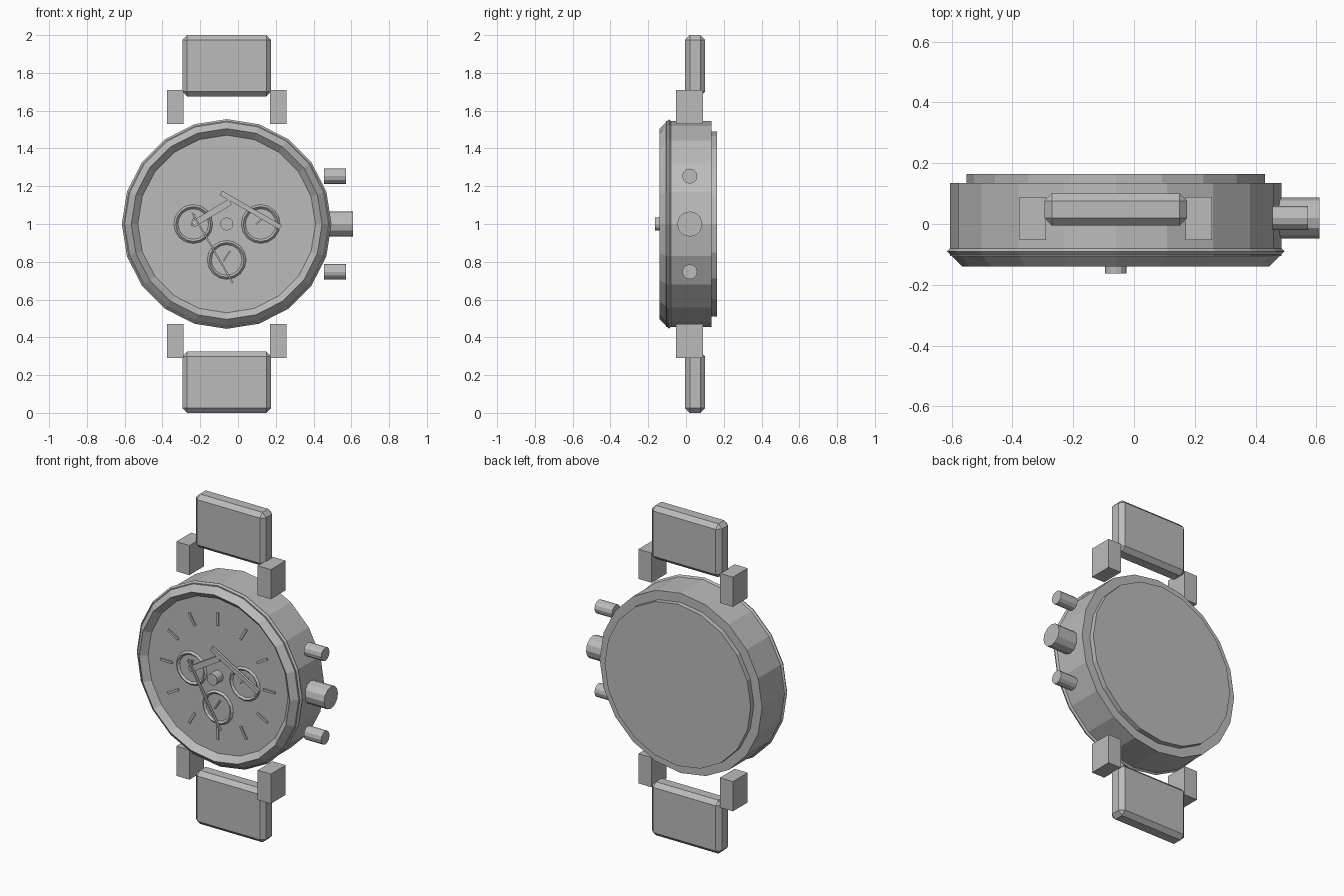
import bpy, bmesh, math
from mathutils import Matrix, Vector

if "Cube" in bpy.data.objects:
    bpy.data.objects.remove(bpy.data.objects["Cube"])

grey = bpy.data.materials.new("steel grey")
grey.use_nodes = True
grey.diffuse_color = (0.5, 0.5, 0.5, 1)
grey.node_tree.nodes["Principled BSDF"].inputs["Base Color"].default_value = (0.5, 0.5, 0.5, 1)

CX, CZ = -0.06, 1.0          # centre of the dial
DIAL = -0.105                # front face of the dial


def finish(name, bm):
    bmesh.ops.recalc_face_normals(bm, faces=bm.faces)
    mesh = bpy.data.meshes.new(name)
    bm.to_mesh(mesh)
    bm.free()
    mesh.materials.append(grey)
    obj = bpy.data.objects.new(name, mesh)
    bpy.context.collection.objects.link(obj)
    return obj


def box(name, centre, size, angle=0, bevel=0):
    """Box turned by angle in the plane of the dial."""
    bm = bmesh.new()
    bmesh.ops.create_cube(bm, size=1)
    bmesh.ops.scale(bm, vec=size, verts=bm.verts)
    if bevel:
        bmesh.ops.bevel(bm, geom=bm.edges[:], offset=bevel, segments=1, affect='EDGES')
    turn = Matrix.Rotation(-math.radians(angle), 4, 'Y')
    bmesh.ops.transform(bm, matrix=Matrix.Translation(centre) @ turn, verts=bm.verts)
    return finish(name, bm)


def cylinder(name, start, end, radius, sides):
    start, end = Vector(start), Vector(end)
    axis = end - start
    bm = bmesh.new()
    bmesh.ops.create_cone(bm, cap_ends=True, segments=sides, radius1=radius,
                          radius2=radius, depth=axis.length)
    turn = Matrix.Rotation(math.pi / 2, 4, 'Y' if abs(axis.x) > 0 else 'X')
    bmesh.ops.transform(bm, matrix=Matrix.Translation((start + end) / 2) @ turn, verts=bm.verts)
    return finish(name, bm)


def diamond_ring(name, x, y, z, major, minor, sides):
    """Ring with a diamond section, facing the front."""
    bm = bmesh.new()
    loops = []
    for i in range(sides):
        a = math.tau * i / sides
        loop = []
        for dr, dy in ((minor, 0), (0, -minor), (-minor, 0), (0, minor)):
            r = major + dr
            loop.append(bm.verts.new((x + r * math.cos(a), y + dy, z + r * math.sin(a))))
        loops.append(loop)
    for i in range(sides):
        a, b = loops[i], loops[(i + 1) % sides]
        for j in range(4):
            k = (j + 1) % 4
            bm.faces.new((a[j], a[k], b[k], b[j]))
    return finish(name, bm)


# Case, back plate and bezel
cylinder("case", (CX, DIAL, CZ), (CX, 0.135, CZ), 0.545, 20)
cylinder("back_plate", (CX, 0.13, CZ), (CX, 0.165, CZ), 0.49, 20)
diamond_ring("bezel", CX, -0.09, CZ, 0.505, 0.05, 20)

# Straps and lugs, mirrored above and below
for end, s in (("upper", 1), ("lower", -1)):
    box(end + "_strap", (CX, 0.048, CZ + s * 0.838), (0.47, 0.106, 0.324), bevel=0.025)
    for side, t in (("left", 1), ("right", -1)):
        box(f"{end}_{side}_lug", (CX + t * 0.273, 0.018, CZ + s * 0.62), (0.088, 0.142, 0.18))

# Crown and push buttons
cylinder("crown", (0.46, 0.02, CZ), (0.61, 0.02, CZ), 0.067, 12)
for end, s in (("upper", 1), ("lower", -1)):
    z = CZ + s * 0.253
    cylinder(end + "_button", (0.455, 0.02, z), (0.572, 0.02, z), 0.04, 12)

# Small dials with their own pointers
for name, dx, dz, angle in (("left", 0.18, 0, 40), ("right", -0.177, 0, 75), ("lower", 0, -0.19, 58)):
    x, z = CX + dx, CZ + dz
    diamond_ring(name + "_small_dial", x, DIAL, z, 0.092, 0.011, 16)
    box(name + "_small_pointer", (x, DIAL - 0.004, z + 0.02), (0.065, 0.016, 0.008), angle)

# Hour markers
for i in range(12):
    a = math.tau * i / 12
    box(f"hour_marker_{i + 1}", (CX + 0.345 * math.cos(a), DIAL, CZ + 0.345 * math.sin(a)),
        (0.08, 0.014, 0.014), math.degrees(a))

# Hands and centre pin
box("hour_hand", (-0.14, -0.118, 1.058), (0.23, 0.016, 0.034), 31)
box("minute_hand", (0.067, -0.122, 1.074), (0.365, 0.016, 0.026), -30)
box("second_hand", (-0.135, -0.13, 0.873), (0.43, 0.014, 0.009), -60)
cylinder("centre_pin", (CX, DIAL, CZ), (CX, -0.163, CZ), 0.035, 12)
